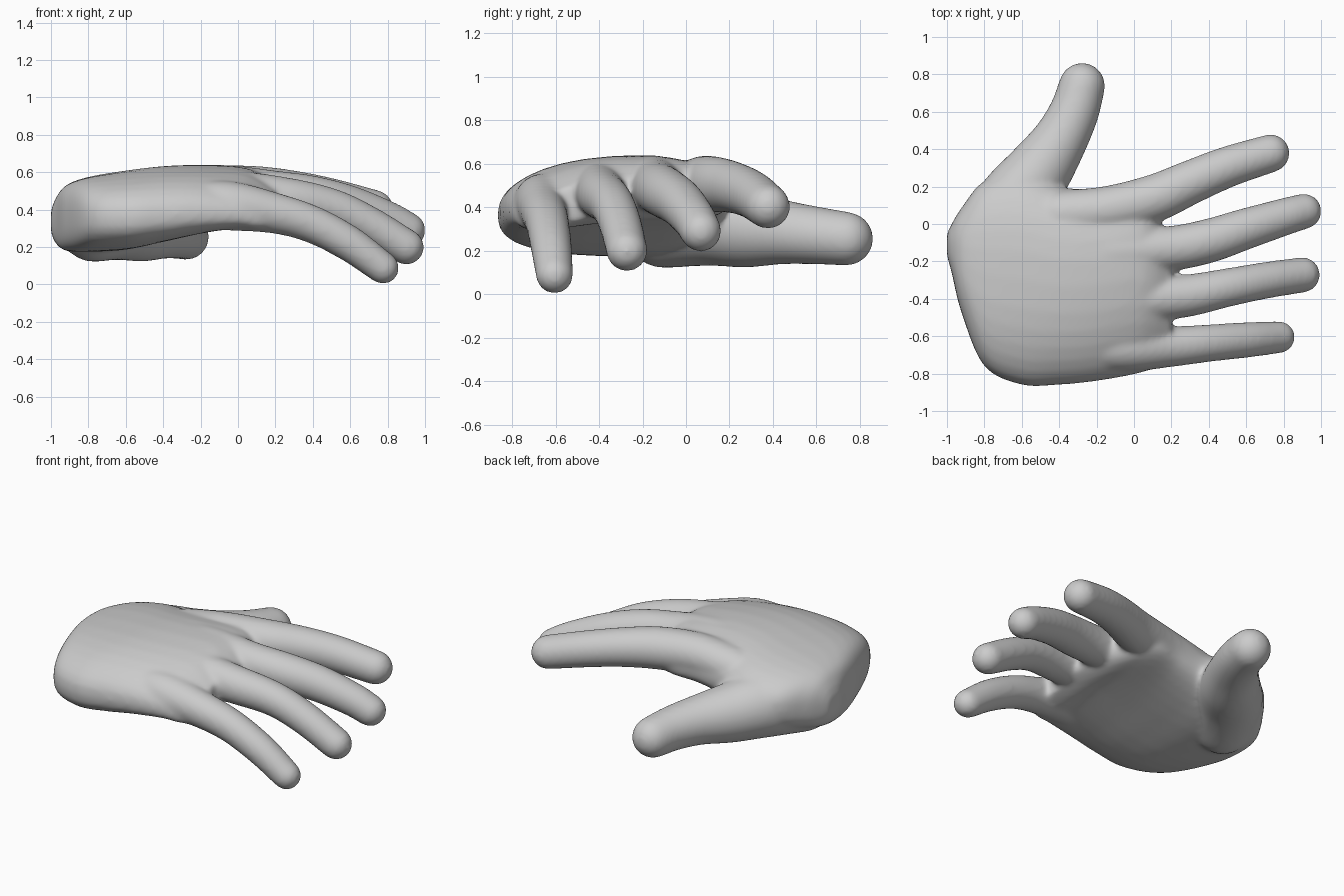
import bpy, bmesh, math
from mathutils import Vector

cube = bpy.data.objects.get("Cube")
if cube:
    bpy.data.objects.remove(cube)

skin = bpy.data.materials.new("plain grey")
skin.use_nodes = True
GREY = (0.6, 0.6, 0.6, 1)
skin.diffuse_color = GREY
skin.node_tree.nodes["Principled BSDF"].inputs["Base Color"].default_value = GREY

SIDES = 32
bm = bmesh.new()


def loft(rings):
    """Skin a list of equal rings and close both ends."""
    loops = [[bm.verts.new(p) for p in ring] for ring in rings]
    for a, b in zip(loops, loops[1:]):
        for i in range(SIDES):
            j = (i + 1) % SIDES
            bm.faces.new((a[i], a[j], b[j], b[i]))
    bm.faces.new(loops[0][::-1])
    bm.faces.new(loops[-1])


def smooth_path(rows, steps=8):
    """Catmull-Rom interpolation through rows of numbers."""
    pts = [Vector(r) for r in rows]
    ext = [2 * pts[0] - pts[1]] + pts + [2 * pts[-1] - pts[-2]]
    out = []
    for a, b, c, d in zip(ext, ext[1:], ext[2:], ext[3:]):
        for k in range(steps):
            t = k / steps
            out.append(0.5 * (2 * b + (c - a) * t + (2 * a - 5 * b + 4 * c - d) * t * t
                              + (3 * b - a - 3 * c + d) * t ** 3))
    return out + [pts[-1]]


def digit(rows):
    """Round-ended tube through (x, y, z, radius) rows."""
    path = smooth_path(rows)
    stations = []
    for i, p in enumerate(path):
        tangent = (path[min(i + 1, len(path) - 1)].xyz - path[max(i - 1, 0)].xyz).normalized()
        stations.append((p.xyz, tangent, p.w))
    first, last = stations[0], stations[-1]
    angles = [math.radians(a) for a in (15, 30, 45, 60, 73, 84)]
    start = [(first[0] - first[1] * first[2] * math.sin(a), first[1], first[2] * math.cos(a))
             for a in reversed(angles)]
    tip = [(last[0] + last[1] * last[2] * math.sin(a), last[1], last[2] * math.cos(a))
           for a in angles]
    rings = []
    for centre, tangent, r in start + stations + tip:
        side = tangent.cross(Vector((0, 0, 1))).normalized()
        up = side.cross(tangent)
        rings.append([centre + r * (math.cos(u) * side + math.sin(u) * up)
                      for u in (2 * math.pi * k / SIDES for k in range(SIDES))])
    loft(rings)


def palm(rows):
    """Arched slab through (x, y min, y max, z centre, half height, arch) rows."""
    rings = []
    for x, y0, y1, zc, hh, arch in smooth_path(rows):
        ring = []
        for k in range(SIDES):
            u = 2 * math.pi * k / SIDES
            c, s = math.cos(u), math.sin(u)
            y = (y0 + y1) / 2 + (y1 - y0) / 2 * math.copysign(abs(c) ** 0.8, c)
            z = zc + hh * math.copysign(abs(s) ** 0.8, s) - arch * (y + 0.15) ** 2
            ring.append((x, y, z))
        rings.append(ring)
    loft(rings)


# Palm from wrist to knuckles
palm([(-1.0, -0.17, -0.05, 0.335, 0.06, 0), (-0.975, -0.26, 0.0, 0.34, 0.12, 0),
      (-0.92, -0.48, 0.09, 0.355, 0.175, 0.02), (-0.8, -0.76, 0.23, 0.375, 0.2, 0.04),
      (-0.6, -0.86, 0.27, 0.4, 0.21, 0.08), (-0.4, -0.86, 0.2, 0.437, 0.198, 0.13),
      (-0.2, -0.84, 0.19, 0.467, 0.175, 0.18), (0.0, -0.805, 0.21, 0.485, 0.148, 0.26),
      (0.1, -0.775, 0.1, 0.478, 0.13, 0.32), (0.2, -0.735, -0.16, 0.465, 0.085, 0.36)])

# Fingers, rooted inside the back of the hand
index_finger = [(-0.4, 0.05, 0.47, 0.13), (-0.15, 0.075, 0.508, 0.127), (0.1, 0.135, 0.505, 0.128),
                (0.3, 0.222, 0.49, 0.118), (0.5, 0.305, 0.457, 0.11), (0.73, 0.378, 0.403, 0.102)]
middle_finger = [(-0.4, -0.14, 0.48, 0.13), (-0.1, -0.15, 0.515, 0.125), (0.2, -0.13, 0.488, 0.12),
                 (0.4, -0.09, 0.463, 0.118), (0.6, -0.025, 0.418, 0.11), (0.8, 0.037, 0.345, 0.1),
                 (0.908, 0.068, 0.29, 0.095)]
ring_finger = [(-0.35, -0.38, 0.45, 0.13), (-0.05, -0.4, 0.482, 0.125), (0.25, -0.388, 0.458, 0.115),
               (0.5, -0.34, 0.41, 0.103), (0.7, -0.302, 0.32, 0.098), (0.9, -0.272, 0.2, 0.095)]
little_finger = [(-0.3, -0.65, 0.425, 0.12), (-0.05, -0.66, 0.42, 0.132), (0.2, -0.655, 0.38, 0.109),
                 (0.4, -0.637, 0.32, 0.1), (0.6, -0.62, 0.215, 0.095), (0.775, -0.605, 0.088, 0.086)]
# Thumb with its fleshy base
thumb = [(-0.77, -0.1, 0.31, 0.19), (-0.65, 0.1, 0.33, 0.2), (-0.51, 0.28, 0.3, 0.178),
         (-0.395, 0.45, 0.285, 0.148), (-0.32, 0.6, 0.27, 0.133), (-0.278, 0.738, 0.255, 0.124)]
for rows in (index_finger, middle_finger, ring_finger, little_finger, thumb):
    digit(rows)

mesh = bpy.data.meshes.new("hand")
bmesh.ops.recalc_face_normals(bm, faces=bm.faces)
bm.to_mesh(mesh)
bm.free()
mesh.materials.append(skin)
hand = bpy.data.objects.new("hand", mesh)
bpy.context.collection.objects.link(hand)
bpy.context.view_layer.objects.active = hand
hand.select_set(True)

# Fuse the parts into one soft skin
fuse = hand.modifiers.new("fuse", 'REMESH')
fuse.mode = 'VOXEL'
fuse.voxel_size = 0.014
soften = hand.modifiers.new("soften", 'SMOOTH')
soften.factor = 0.5
soften.iterations = 14
for name in ("fuse", "soften"):
    bpy.ops.object.modifier_apply(modifier=name)
bpy.ops.object.shade_smooth()
